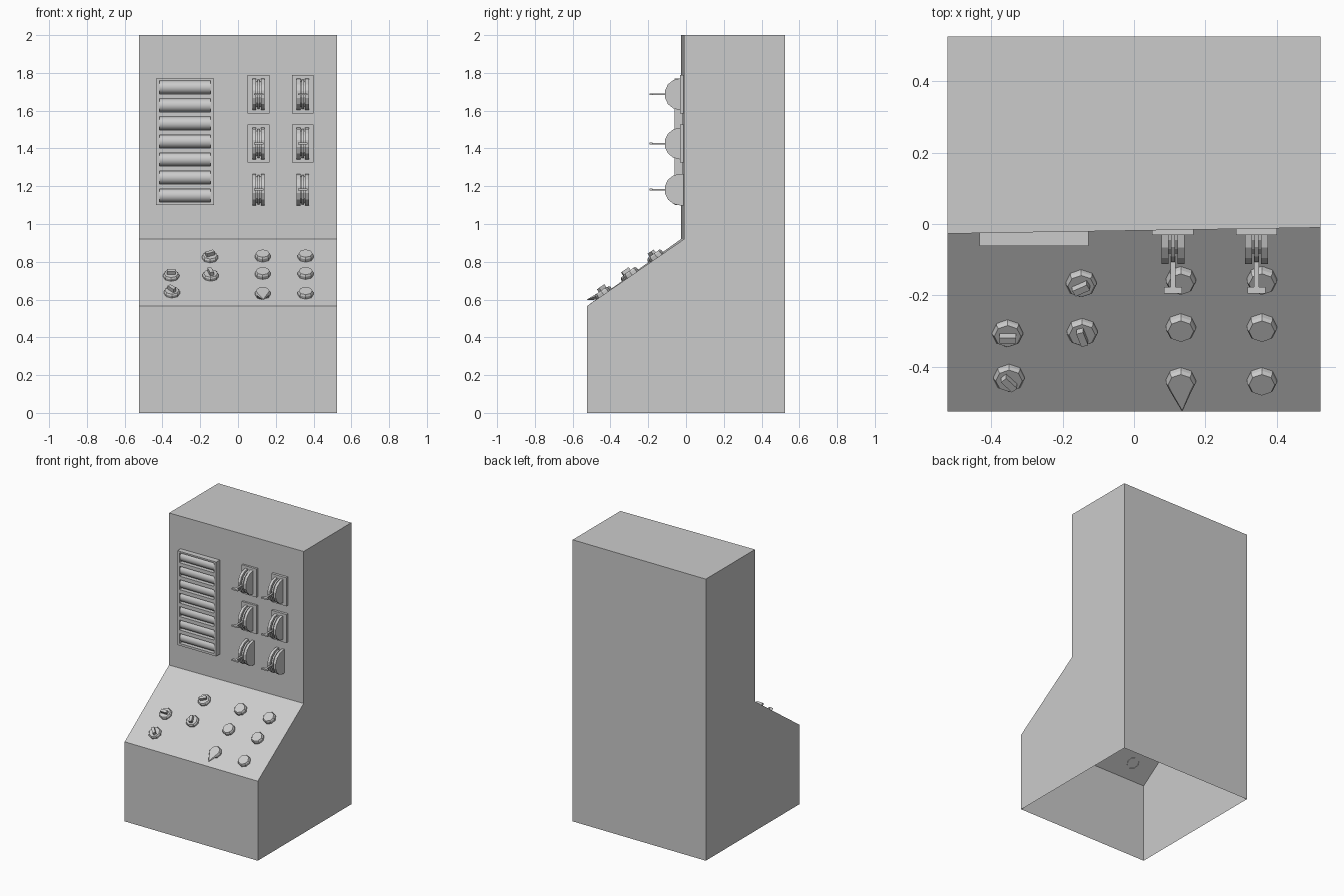
import bpy, bmesh, math
from mathutils import Matrix, Vector

if "Cube" in bpy.data.objects:
    bpy.data.objects.remove(bpy.data.objects["Cube"])

SLOPE = math.atan2(0.355, 0.505)


def finish(name, bm):
    bmesh.ops.recalc_face_normals(bm, faces=bm.faces[:])
    me = bpy.data.meshes.new(name)
    bm.to_mesh(me)
    bm.free()
    ob = bpy.data.objects.new(name, me)
    bpy.context.collection.objects.link(ob)
    return ob


def add_box(bm, x0, x1, y0, y1, z0, z1, mat=Matrix()):
    m = Matrix.Translation(((x0 + x1) / 2, (y0 + y1) / 2, (z0 + z1) / 2))
    bmesh.ops.create_cube(bm, size=1, matrix=mat @ m @ Matrix.Diagonal((x1 - x0, y1 - y0, z1 - z0, 1)))


def add_prism(bm, pts, x0, x1):
    """Extrude a (y, z) outline along x."""
    a = [bm.verts.new((x0, y, z)) for y, z in pts]
    b = [bm.verts.new((x1, y, z)) for y, z in pts]
    n = len(pts)
    bm.faces.new(a)
    bm.faces.new(b)
    for i in range(n):
        bm.faces.new((a[i], a[(i + 1) % n], b[(i + 1) % n], b[i]))


def half_disc(y, z, r, n):
    return [(y - r * math.sin(math.pi * i / n), z + r * math.cos(math.pi * i / n)) for i in range(n + 1)]


def add_rings(bm, rings, mat, sides=8):
    """Stack of octagonal rings (radius, height), capped at the top."""
    loops = []
    for r, h in rings:
        loops.append([bm.verts.new(mat @ Vector((r * math.cos(2 * math.pi * i / sides),
                                                 r * math.sin(2 * math.pi * i / sides), h)))
                      for i in range(sides)])
    for lo, hi in zip(loops, loops[1:]):
        for i in range(sides):
            j = (i + 1) % sides
            bm.faces.new((lo[i], lo[j], hi[j], hi[i]))
    bm.faces.new(loops[-1])
    return loops


def on_panel(x, y):
    z = 0.565 + (y + 0.525) * math.tan(SLOPE)
    return Matrix.Translation((x, y, z)) @ Matrix.Rotation(SLOPE, 4, 'X')


# Cabinet shell: open underneath, upper front very slightly skewed
bm = bmesh.new()
sides = []
for x, yf in ((-0.523, -0.027), (0.523, -0.01)):
    prof = [(-0.525, 0), (-0.525, 0.565), (yf, 0.92), (yf, 2), (0.525, 2), (0.525, 0)]
    sides.append([bm.verts.new((x, y, z)) for y, z in prof])
for s in sides:
    bm.faces.new(s)
for i in range(5):
    bm.faces.new((sides[0][i], sides[0][i + 1], sides[1][i + 1], sides[1][i]))
finish("cabinet", bm)

# Louver frame with seven openings
rows = [1.151 + 0.0955 * i for i in range(7)]
bm = bmesh.new()
add_box(bm, -0.433, -0.416, -0.062, -0.01, 1.10, 1.77)
add_box(bm, -0.146, -0.128, -0.062, -0.01, 1.10, 1.77)
edges = [1.10] + [e for z in rows for e in (z - 0.035, z + 0.035)] + [1.77]
for lo, hi in zip(edges[::2], edges[1::2]):
    add_box(bm, -0.416, -0.146, -0.062, -0.01, lo, hi)
finish("louver_frame", bm)

# Rounded louver slats
bm = bmesh.new()
for z in rows:
    add_prism(bm, half_disc(-0.024, z, 0.035, 12), -0.416, -0.146)
slats = finish("louver_slats", bm)
bpy.context.view_layer.objects.active = slats
slats.select_set(True)
bpy.ops.object.shade_smooth_by_angle(angle=math.radians(35))
slats.select_set(False)

# Lever switches: plate, two cheeks, core and T-shaped lever
for r, zc in enumerate((1.687, 1.426, 1.182)):
    for c, xc in enumerate((0.109, 0.343)):
        tag = f"{r + 1}_{c + 1}"
        if r < 2:
            bm = bmesh.new()
            add_box(bm, xc - 0.058, xc + 0.058, -0.031, -0.005, zc - 0.101, zc + 0.101)
            finish("switch_plate_" + tag, bm)
        bm = bmesh.new()
        outline = half_disc(-0.03, zc, 0.084, 7)
        outline = [(-0.008, zc + 0.084)] + outline + [(-0.008, zc - 0.084)]
        for s in (-1, 1):
            a, b = sorted((xc + s * 0.013, xc + s * 0.032))
            add_prism(bm, outline, a, b)
        add_prism(bm, half_disc(-0.015, zc, 0.07, 7), xc - 0.013, xc + 0.013)
        finish("switch_housing_" + tag, bm)
        bm = bmesh.new()
        add_prism(bm, half_disc(-0.03, zc, 0.078, 7), xc - 0.006, xc + 0.006)
        add_box(bm, xc - 0.007, xc + 0.007, -0.18, -0.09, zc - 0.004, zc + 0.004)
        add_box(bm, xc - 0.025, xc + 0.025, -0.194, -0.177, zc - 0.005, zc + 0.005)
        finish("switch_lever_" + tag, bm)

# Push buttons; one has its front corner stretched to a point
for c, x in enumerate((0.131, 0.358)):
    for r, y in enumerate((-0.155, -0.287, -0.437)):
        bm = bmesh.new()
        loops = add_rings(bm, [(0.042, -0.004), (0.042, 0.014), (0.036, 0.024)], on_panel(x, y))
        if c == 0 and r == 2:
            loops[1][6].co = (0.135, -0.526, 0.598)
            loops[2][6].co = (0.135, -0.522, 0.602)
        finish(f"button_{r + 1}_{c + 1}", bm)

# Rotary knobs with a turned grip bar
for i, (x, y, turn) in enumerate(((-0.148, -0.163, 28), (-0.145, -0.3, 108),
                                  (-0.354, -0.303, 0), (-0.35, -0.428, 132))):
    bm = bmesh.new()
    m = on_panel(x, y)
    add_rings(bm, [(0.043, -0.004), (0.043, 0.012), (0.037, 0.02)], m)
    add_box(bm, -0.023, 0.023, -0.01, 0.01, 0.015, 0.042, m @ Matrix.Rotation(math.radians(turn), 4, 'Z'))
    finish(f"knob_{i + 1}", bm)
